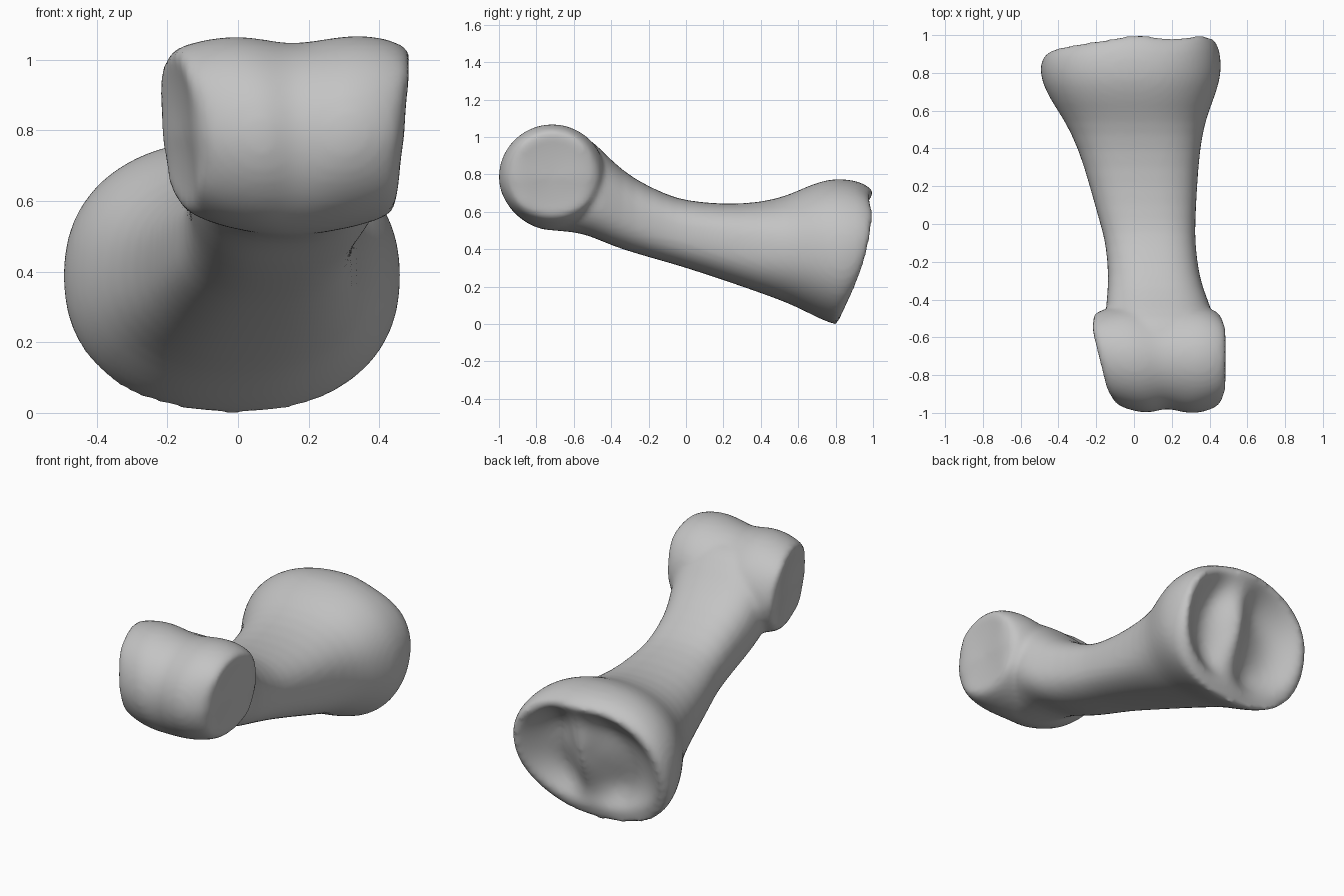
import bpy, bmesh, math

if "Cube" in bpy.data.objects:
    bpy.data.objects.remove(bpy.data.objects["Cube"], do_unlink=True)

SIDES = 32
ANGLES = [2 * math.pi * i / SIDES for i in range(SIDES)]


def spow(v, p):
    return math.copysign(abs(v) ** p, v)


def oval(x0, x1, z0, z1, power):
    """Rounded outline in x and z that fills the given limits."""
    e = 2 / power
    return [((x0 + x1) / 2 + (x1 - x0) / 2 * spow(math.cos(a), e),
             (z0 + z1) / 2 + (z1 - z0) / 2 * spow(math.sin(a), e)) for a in ANGLES]


def loft(bm, rings):
    """Skin a closed solid over a row of rings."""
    rows = [[bm.verts.new(p) for p in ring] for ring in rings]
    for a, b in zip(rows, rows[1:]):
        for i in range(SIDES):
            j = (i + 1) % SIDES
            bm.faces.new((a[i], a[j], b[j], b[i]))
    for row in (rows[0], rows[-1]):
        mid = bm.verts.new([sum(v.co[k] for v in row) / SIDES for k in range(3)])
        for i in range(SIDES):
            bm.faces.new((row[i], row[(i + 1) % SIDES], mid))


def end_y(x, z):
    """Slanted, bowed surface of the wide joint end."""
    h = z - 0.4
    notch = 0.025 * math.exp(-((x - 0.2) / 0.1) ** 2) * max(0, h / 0.3)
    return 0.98 + 0.25 * h - 0.5 * h * h - 0.17 * max(0, -x) - notch


bm = bmesh.new()

# Shaft: y, x limits, z limits
sections = [
    (-0.84, -0.02, 0.30, 0.53, 0.90),
    (-0.78, -0.08, 0.36, 0.50, 0.98),
    (-0.60, -0.13, 0.41, 0.495, 1.03),
    (-0.50, -0.155, 0.43, 0.465, 0.985),
    (-0.40, -0.145, 0.39, 0.42, 0.875),
    (-0.28, -0.135, 0.345, 0.38, 0.775),
    (-0.10, -0.15, 0.325, 0.33, 0.69),
    (0.00, -0.18, 0.325, 0.30, 0.66),
    (0.20, -0.235, 0.335, 0.235, 0.64),
    (0.40, -0.295, 0.35, 0.165, 0.65),
    (0.55, -0.37, 0.38, 0.11, 0.69),
    (0.65, -0.44, 0.42, 0.06, 0.74),
    (0.74, -0.485, 0.45, 0.015, 0.77),
    (0.81, -0.50, 0.465, -0.008, 0.78),
]
rings = []
for y, x0, x1, z0, z1 in sections:
    power = 2.5 if y < 0.5 else 2.25
    rings.append([(x, y, z) for x, z in oval(x0, x1, z0, z1, power)])

# Rounded rim of the wide end
rings.append([(x, 0.4 * 0.82 + 0.6 * end_y(x, z), z)
              for x, z in oval(-0.495, 0.46, 0.0, 0.77, 2.25)])
rim = oval(-0.465, 0.43, 0.04, 0.72, 2.25)
rings.append([(x, end_y(x, z), z) for x, z in rim])

# Two hollows with a ridge between them
for s in (0.92, 0.82, 0.72, 0.62, 0.5, 0.38, 0.26, 0.14, 0.04):
    ring = []
    for x, z in rim:
        x, z = 0.02 + (x - 0.02) * s, 0.4 + (z - 0.4) * s
        ridge = 1 - 0.6 * math.exp(-((x - 0.03) / 0.09) ** 2)
        depth = 0.14 * math.sin(min(1, max(0, 0.95 - s) * 2) * math.pi / 2) * ridge
        ring.append((x, end_y(x, z) - depth, z))
    rings.append(ring)
loft(bm, rings)

# Rounded two-lobed head: x station, radius
profile = [
    (-0.175, 0.09), (-0.19, 0.18), (-0.205, 0.23), (-0.19, 0.25), (-0.12, 0.272),
    (-0.02, 0.286), (0.06, 0.276), (0.14, 0.26), (0.22, 0.27), (0.33, 0.29),
    (0.42, 0.278), (0.475, 0.255), (0.49, 0.23), (0.478, 0.18), (0.468, 0.09),
]
rings = []
for x, r in profile:
    side = (x - 0.14) / 0.34
    lean = min(1, max(0, (0.3 - x) / 0.5))
    ring = []
    for a in ANGLES:
        y = -0.715 + 1.01 * r * math.cos(a)
        dz = r * math.sin(a)
        if dz < 0:
            dz *= min(1.1, 0.285 / r) * (1 - 0.2 * side * side)
        # Ends draw in underneath, behind and in front
        squeeze = 1 - 0.6 * max(0, -dz) - 1.5 * max(0, y + 0.54, -0.89 - y)
        px = 0.14 + (x - 0.14) * squeeze - 0.25 * lean * (y + 0.65)
        ring.append((px, y, 0.785 + dz))
    rings.append(ring)
loft(bm, rings)

bmesh.ops.recalc_face_normals(bm, faces=bm.faces[:])
mesh = bpy.data.meshes.new("finger_bone")
bm.to_mesh(mesh)
bm.free()
bone = bpy.data.objects.new("finger_bone", mesh)
bpy.context.collection.objects.link(bone)

# Bone colour
grey = (0.55, 0.55, 0.55, 1)
mat = bpy.data.materials.new("bone_grey")
mat.use_nodes = True
mat.diffuse_color = grey
mat.node_tree.nodes["Principled BSDF"].inputs["Base Color"].default_value = grey
mesh.materials.append(mat)

# Fuse shaft and head into one smooth skin
sub = bone.modifiers.new("round", "SUBSURF")
sub.levels = sub.render_levels = 1
fuse = bone.modifiers.new("fuse", "REMESH")
fuse.mode = "VOXEL"
fuse.voxel_size = 0.016
fuse.use_smooth_shade = True
soft = bone.modifiers.new("soften", "SMOOTH")
soft.factor = 0.5
soft.iterations = 6
